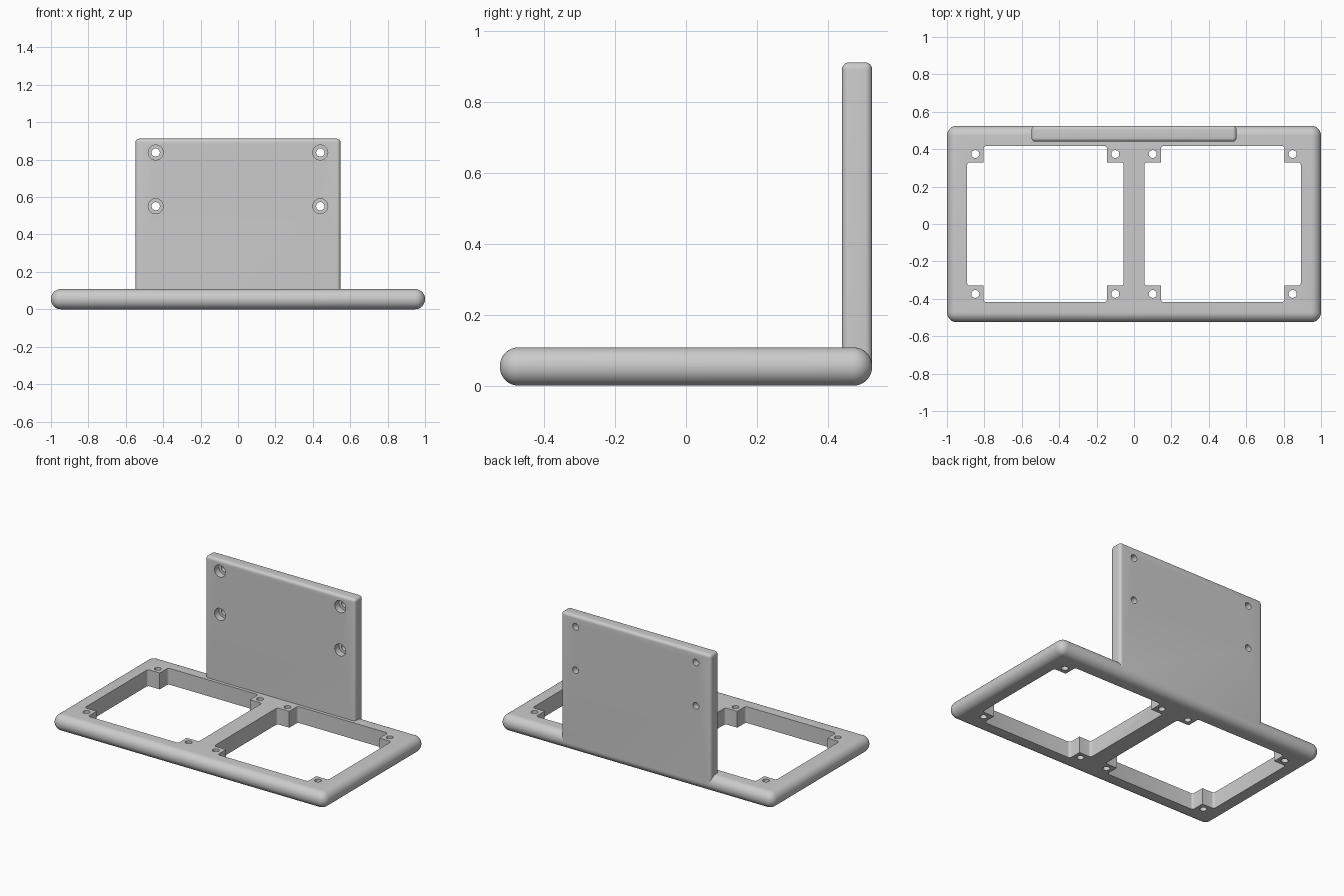
import bpy, bmesh, math
from mathutils import Matrix, Vector

cube = bpy.data.objects.get("Cube")
if cube:
    bpy.data.objects.remove(cube, do_unlink=True)

grey = bpy.data.materials.new("plain grey")
grey.use_nodes = True
color = (0.6, 0.6, 0.6, 1.0)
grey.diffuse_color = color
grey.node_tree.nodes["Principled BSDF"].inputs["Base Color"].default_value = color


def make_object(name, bm):
    bmesh.ops.recalc_face_normals(bm, faces=bm.faces)
    mesh = bpy.data.meshes.new(name)
    bm.to_mesh(mesh)
    bm.free()
    mesh.materials.append(grey)
    obj = bpy.data.objects.new(name, mesh)
    bpy.context.collection.objects.link(obj)
    return obj


def rounded_box(name, low, high, radius, keep_edge, segments=8):
    """Box between two corners, rounding the edges that keep_edge picks."""
    low, high = Vector(low), Vector(high)
    size = high - low
    bm = bmesh.new()
    bmesh.ops.create_cube(bm, size=1, matrix=Matrix.Translation((low + high) / 2)
                          @ Matrix.Diagonal((*size, 1)))
    edges = [e for e in bm.edges if keep_edge(e)]
    bmesh.ops.bevel(bm, geom=edges, offset=radius, offset_type='OFFSET',
                    segments=segments, profile=0.5, affect='EDGES')
    return make_object(name, bm)


def cylinder(name, center, radius, depth, turn=0.0):
    bm = bmesh.new()
    bmesh.ops.create_cone(bm, cap_ends=True, segments=32, radius1=radius,
                          radius2=radius, depth=depth,
                          matrix=Matrix.Translation(center) @ Matrix.Rotation(turn, 4, 'X'))
    return make_object(name, bm)


def cut(target, cutter):
    """Subtract the cutter for good and discard it."""
    cutter.hide_render = True
    mod = target.modifiers.new("cut", 'BOOLEAN')
    mod.operation = 'DIFFERENCE'
    mod.solver = 'EXACT'
    mod.object = cutter
    bpy.context.view_layer.objects.active = target
    bpy.ops.object.modifier_apply(modifier=mod.name)
    bpy.data.objects.remove(cutter, do_unlink=True)


def vertical(edge):
    a, b = edge.verts
    return abs(a.co.z - b.co.z) > 0.01


HALF_Y = 0.525
BASE_H = 0.108

# Base frame with fully rounded rim
base = rounded_box("base_frame", (-1, -HALF_Y, 0), (1, HALF_Y, BASE_H),
                   0.053, lambda e: True, 12)

# Two windows with corner tabs, each tab with a screw hole
WIDE, NARROW, SCREW = 0.418, 0.33, 0.374
for cx in (-0.474, 0.474):
    for hx, hy in ((WIDE, NARROW), (NARROW, WIDE)):
        cut(base, rounded_box("window_cutter", (cx - hx, -hy, -0.1), (cx + hx, hy, 0.2),
                              0.015, vertical, 4))
    for sx in (-1, 1):
        for sy in (-1, 1):
            cut(base, cylinder("screw_cutter", (cx + sx * SCREW, sy * SCREW, 0.05),
                               0.021, 0.4))

# Upright back plate, rounded everywhere except its foot
FRONT_Y, FOOT, TOP = 0.44, BASE_H / 2, 0.912
plate = rounded_box("back_plate", (-0.548, FRONT_Y, FOOT), (0.548, HALF_Y, TOP), 0.02,
                    lambda e: max(v.co.z for v in e.verts) > FOOT + 0.01, 6)

# Counterbored mounting holes
for x in (-0.44, 0.44):
    for z in (0.551, 0.838):
        cut(plate, cylinder("hole_cutter", (x, 0.48, z), 0.022, 0.4, math.pi / 2))
        cut(plate, cylinder("bore_cutter", (x, FRONT_Y, z), 0.04, 0.09, math.pi / 2))

# Smooth the rounded edges, keep the corners crisp
bpy.ops.object.select_all(action='DESELECT')
for obj in (base, plate):
    obj.select_set(True)
bpy.context.view_layer.objects.active = base
bpy.ops.object.shade_smooth_by_angle(angle=math.radians(30))
